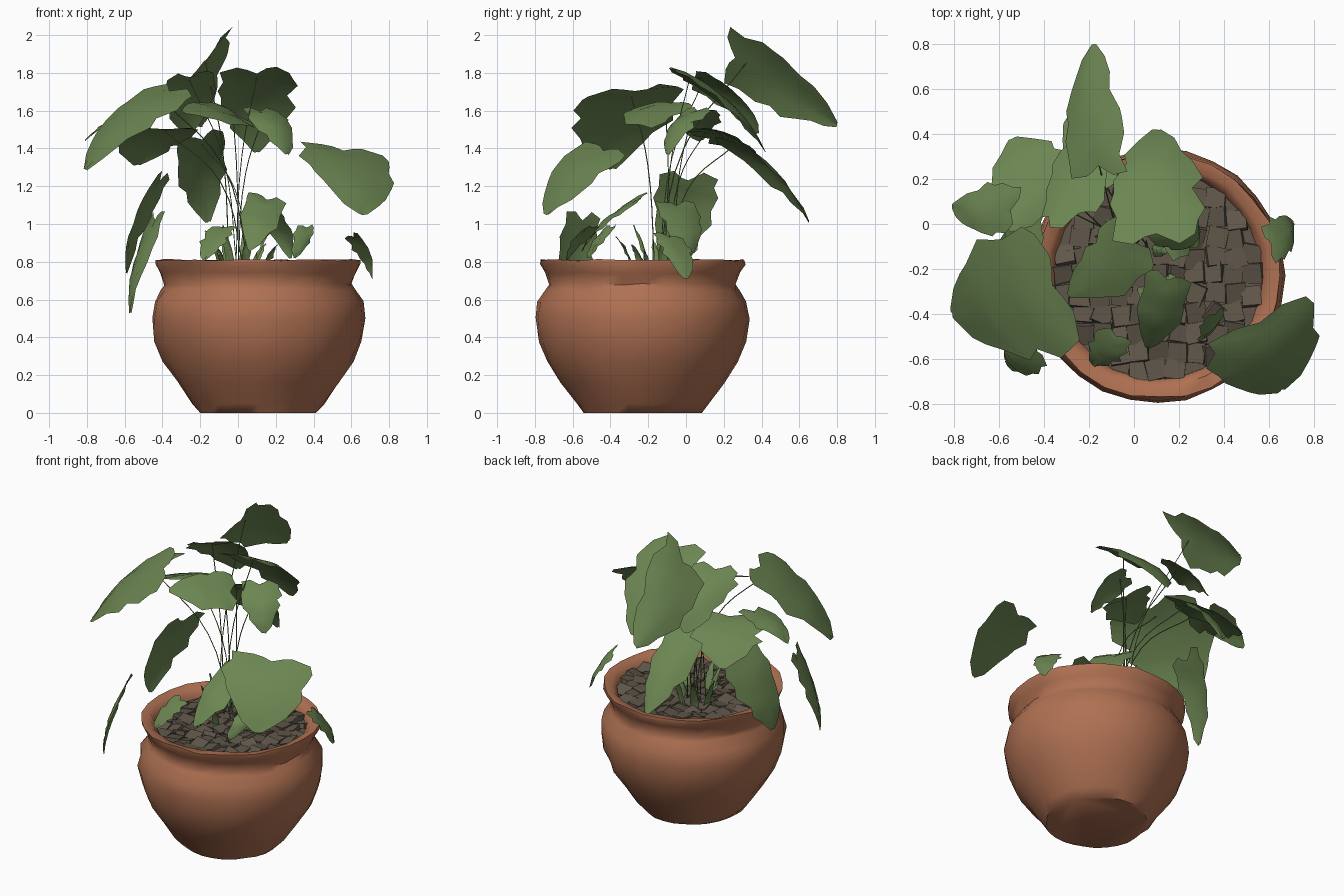
import bpy, bmesh, math, random
from mathutils import Vector, Euler

random.seed(4)
cube = bpy.data.objects.get("Cube")
if cube:
    bpy.data.objects.remove(cube)

CENTRE = Vector((0.107, -0.23, 0))
ROOT = Vector((0.01, -0.12, 0.75))
WIDTHS = (0.5, 0.95, 0.95, 1.05, 0.92, 0.98, 0.75, 0.64, 0.4, 0.1)
stem_paths = []


def material(name, rgb):
    mat = bpy.data.materials.new(name)
    mat.use_nodes = True
    mat.diffuse_color = (*rgb, 1)
    mat.node_tree.nodes["Principled BSDF"].inputs["Base Color"].default_value = (*rgb, 1)
    return mat


GREEN = material("leaf_green", (0.15, 0.24, 0.085))
CLAY = material("terracotta", (0.43, 0.165, 0.085))
EARTH = material("dark_soil", (0.115, 0.093, 0.067))


def finish(name, bm, mat, smooth_angle=None):
    mesh = bpy.data.meshes.new(name)
    bm.to_mesh(mesh)
    bm.free()
    obj = bpy.data.objects.new(name, mesh)
    bpy.context.collection.objects.link(obj)
    mesh.materials.append(mat)
    if smooth_angle:
        bpy.ops.object.select_all(action="DESELECT")
        obj.select_set(True)
        bpy.context.view_layer.objects.active = obj
        bpy.ops.object.shade_smooth_by_angle(angle=math.radians(smooth_angle))


def leaf(name, base, tip, side, arch=0.05, stem=False):
    """Lobed, arched blade; side is the vector from midrib to the widest edge."""
    base, tip, side = Vector(base), Vector(tip), Vector(side)
    axis = tip - base
    normal = side.cross(axis).normalized()
    if normal.z < 0:
        side, normal = -side, -normal
    bm = bmesh.new()
    rows = []
    last = len(WIDTHS) - 1
    for i, width in enumerate(WIDTHS):
        t = i / last
        edges = [width * random.uniform(0.85, 1.12) for _ in range(2)]
        row = []
        for j in range(-2, 3):
            s = j / 2 * edges[j > 0]
            lobe = axis * abs(s) * (-0.18 * (1 - t) + random.uniform(-0.04, 0.04))
            lift = arch * (4 * t * (1 - t) - 0.6 * s * s) + random.uniform(-1, 1) * 0.006
            row.append(bm.verts.new(base + axis * t + side * s + lobe + normal * lift))
        rows.append(row)
    for low, high in zip(rows, rows[1:]):
        for j in range(4):
            bm.faces.new((low[j], low[j + 1], high[j + 1], high[j]))
    finish(name, bm, GREEN, 60)
    if stem:
        stem_paths.append(base + axis * 0.1 + normal * arch * 0.3)


# Pot: an uneven hand-thrown lathe form with a flared, rolled rim
def build_pot():
    profile = [(0.31, 0), (0.35, 0.05), (0.43, 0.16), (0.5, 0.27), (0.545, 0.38),
               (0.565, 0.5), (0.552, 0.59), (0.51, 0.65), (0.497, 0.68), (0.52, 0.74),
               (0.545, 0.785), (0.545, 0.81), (0.5, 0.805), (0.465, 0.77), (0.455, 0.7)]
    sides = 28
    bm = bmesh.new()
    rings = []
    for radius, z in profile:
        ring = []
        for k in range(sides):
            a = math.tau * k / sides
            r = radius + random.uniform(-1, 1) * 0.007
            dz = random.uniform(-1, 1) * 0.006 if z else 0
            ring.append(bm.verts.new(CENTRE + Vector((r * math.cos(a), r * math.sin(a), z + dz))))
        rings.append(ring)
    for low, high in zip(rings, rings[1:]):
        for k in range(sides):
            n = (k + 1) % sides
            bm.faces.new((low[k], low[n], high[n], high[k]))
    bm.faces.new(rings[0][::-1])
    finish("pot", bm, CLAY, 50)


# Soil: a disc covered with tilted clods
def build_soil():
    bm = bmesh.new()
    bmesh.ops.create_circle(bm, cap_ends=True, segments=28, radius=0.465)
    bmesh.ops.translate(bm, verts=bm.verts, vec=CENTRE + Vector((0, 0, 0.745)))
    finish("soil_bed", bm, EARTH)
    bm = bmesh.new()
    step = 0.085
    for i in range(-5, 6):
        for j in range(-5, 6):
            spot = Vector((i + random.uniform(-0.15, 0.15), j + random.uniform(-0.15, 0.15), 0)) * step
            if spot.length > 0.435:
                continue
            clod = bmesh.ops.create_cube(bm, size=1)["verts"]
            bmesh.ops.scale(bm, verts=clod, vec=(step * 1.05, step * 1.05, 0.03))
            turn = Euler([random.gauss(0, 0.2) for _ in range(3)]).to_matrix()
            bmesh.ops.rotate(bm, verts=clod, matrix=turn)
            bmesh.ops.translate(bm, verts=clod, vec=CENTRE + spot + Vector((0, 0, 0.755)))
    finish("soil_clods", bm, EARTH)


build_pot()
build_soil()

# Upper canopy leaves
leaf("top_back_leaf", (-0.16, 0.26, 1.88), (-0.18, 0.8, 1.53), (0.12, 0.01, 0.15), 0.04, stem=True)
leaf("back_centre_leaf", (0.1, -0.04, 1.8), (0.1, 0.42, 1.38), (0.2, 0, 0.01), 0.07, stem=True)
leaf("back_inner_leaf", (-0.25, 0.05, 1.78), (-0.26, 0.38, 1.48), (0.14, 0.07, 0.02), 0.05, stem=True)
leaf("centre_drooping_leaf", (0.12, 0.06, 1.6), (0.26, -0.1, 1.37), (0.1, 0.07, 0), stem=True)
leaf("front_left_leaf", (0.56, -0.44, 1.39), (0.66, -0.74, 1.05), (0.23, 0.12, -0.03), 0.05)
leaf("large_right_leaf", (-0.36, -0.27, 1.7), (-0.81, -0.4, 1.29), (0.11, -0.27, -0.03), 0.06, stem=True)
leaf("back_right_leaf", (-0.37, 0.07, 1.5), (-0.54, 0.38, 1.31), (0.19, 0.09, 0), 0.05, stem=True)
leaf("low_back_leaf", (-0.19, 0.2, 1.45), (-0.16, 0.65, 1.01), (0.13, 0, 0.04), 0.07, stem=True)
leaf("far_right_leaf", (-0.55, 0.06, 1.58), (-0.81, 0.08, 1.44), (0.03, 0.11, 0.02), 0.03)
leaf("centre_right_leaf", (0, -0.08, 1.57), (-0.29, -0.32, 1.59), (0.09, -0.11, -0.06), 0.03, stem=True)

# Leaves hanging over the rim
leaf("front_right_hanging_leaf", (-0.44, -0.55, 1.02), (-0.57, -0.61, 0.53), (0.04, -0.09, 0.01), 0.04)
leaf("right_hanging_leaf", (-0.41, 0.01, 1.23), (-0.59, -0.08, 0.74), (0.04, 0.16, 0), 0.05)
leaf("left_rim_leaf", (0.61, -0.09, 0.93), (0.71, 0, 0.71), (0.03, -0.09, 0.02), 0.03)

# Low leaves inside the pot
leaf("low_front_leaf", (0.15, -0.25, 1.13), (0.06, -0.55, 0.86), (0.1, -0.03, -0.03), 0.04)
leaf("low_front_right_leaf", (-0.08, -0.5, 0.98), (-0.18, -0.63, 0.81), (0.07, -0.04, 0), 0.02)
leaf("low_centre_leaf", (0.12, -0.05, 1.1), (0.28, 0.01, 0.82), (-0.07, 0.1, 0), 0.04)
leaf("low_left_leaf", (0.36, -0.4, 0.98), (0.3, -0.52, 0.82), (0.05, 0.03, 0), 0.02)

# Narrow shoots rising from the soil
for n in range(9):
    a = math.tau * n / 9
    out = Vector((math.cos(a), math.sin(a), 0))
    across = Vector((-out.y, out.x, 0)) * 0.025
    start = ROOT + out * random.uniform(0.06, 0.18)
    leaf("shoot_" + str(n + 1), start, start + out * 0.09 + Vector((0, 0, random.uniform(0.14, 0.3))),
         across, 0.02)

# Stems: thin arching tubes from the root to the canopy blades
curve = bpy.data.curves.new("stems", "CURVE")
curve.dimensions = "3D"
curve.bevel_depth = 0.003
curve.bevel_resolution = 0
curve.resolution_u = 5
curve.materials.append(GREEN)
for end in stem_paths:
    start = ROOT + Vector((random.uniform(-0.06, 0.06), random.uniform(-0.06, 0.06), 0))
    middle = start.lerp(end, 0.5) + Vector((0, 0, 0.1))
    middle.xy = start.lerp(end, 0.3).xy
    spline = curve.splines.new("BEZIER")
    spline.bezier_points.add(2)
    for point, place in zip(spline.bezier_points, (start, middle, end)):
        point.co = place
        point.handle_left_type = point.handle_right_type = "AUTO"
bpy.context.collection.objects.link(bpy.data.objects.new("stems", curve))
